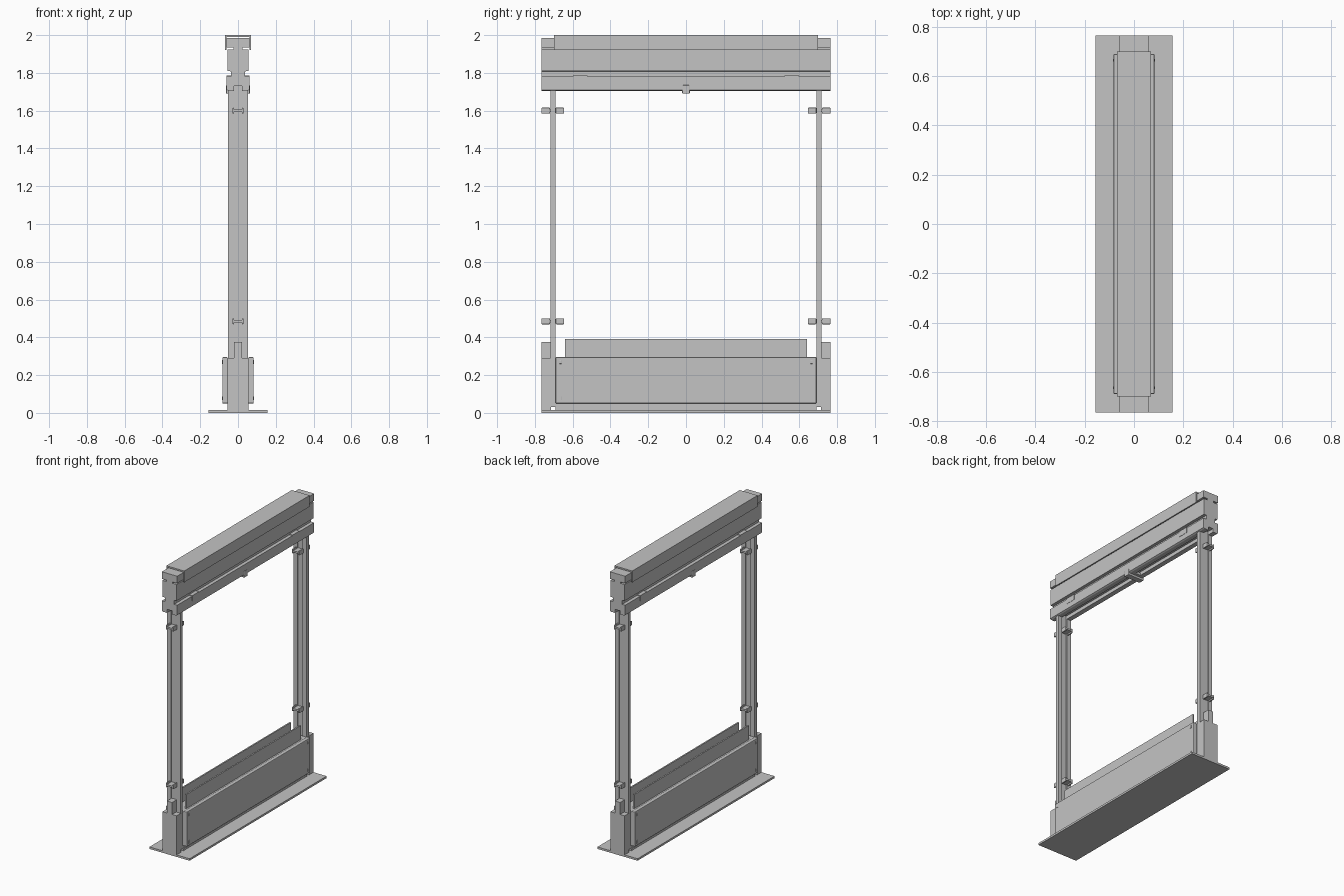
import bpy, bmesh, math
from mathutils import Vector

old = bpy.data.objects.get("Cube")
if old:
    bpy.data.objects.remove(old, do_unlink=True)

HALF = 0.765   # half length of the frame


def make_material(name, value):
    mat = bpy.data.materials.new(name)
    mat.use_nodes = True
    colour = (value, value, value, 1)
    mat.diffuse_color = colour
    mat.node_tree.nodes["Principled BSDF"].inputs["Base Color"].default_value = colour
    return mat


grey = make_material("plain grey", 0.55)


def finish(name, bm):
    bmesh.ops.recalc_face_normals(bm, faces=bm.faces)
    mesh = bpy.data.meshes.new(name)
    bm.to_mesh(mesh)
    bm.free()
    mesh.materials.append(grey)
    obj = bpy.data.objects.new(name, mesh)
    bpy.context.collection.objects.link(obj)
    return obj


def box(name, x, y, z, bevel=0):
    """Box from (low, high) ranges."""
    bm = bmesh.new()
    bmesh.ops.create_cube(bm, size=1)
    for v in bm.verts:
        v.co = Vector([r[0] if c < 0 else r[1] for c, r in zip(v.co, (x, y, z))])
    obj = finish(name, bm)
    if bevel:
        mod = obj.modifiers.new("soft edges", "BEVEL")
        mod.width = bevel
        mod.segments = 2
    return obj


def extrude_y(name, half_profile, y0, y1):
    """Mirror a right-hand (x, z) outline and extrude it along y."""
    outline = half_profile + [(-x, z) for x, z in reversed(half_profile)]
    bm = bmesh.new()
    face = bm.faces.new([bm.verts.new((x, y0, z)) for x, z in outline])
    ext = bmesh.ops.extrude_face_region(bm, geom=[face])
    verts = [g for g in ext["geom"] if isinstance(g, bmesh.types.BMVert)]
    bmesh.ops.translate(bm, verts=verts, vec=(0, y1 - y0, 0))
    return finish(name, bm)


def span(s, a, b):
    return tuple(sorted((s * a, s * b)))


# Base plate and lower sill with an open channel along its top
box("base_plate", (-0.157, 0.157), (-HALF, HALF), (0, 0.014))
extrude_y("lower_sill", [(0.055, 0.014), (0.055, 0.028), (0.04, 0.03), (0.04, 0.048),
                         (0.055, 0.05), (0.055, 0.29), (0.02, 0.29)], -0.69, 0.69)

# Top beam: slotted body, neck, and lower rail with a groove underneath
extrude_y("top_beam", [(0.02, 1.73), (0.02, 1.705), (0.05, 1.705), (0.06, 1.71),
                       (0.06, 1.78), (0.036, 1.78), (0.036, 1.808), (0.056, 1.81),
                       (0.056, 1.925), (0.025, 1.925), (0.025, 1.935), (0.06, 1.935),
                       (0.06, 1.985)], -HALF, HALF)

# Folded cover over the top beam
extrude_y("top_cover", [(0.062, 1.99), (0.062, 1.92), (0.07, 1.92), (0.07, 2.0)],
          -0.70, 0.70)

for s in (-1, 1):
    side = "left" if s > 0 else "right"
    # Side panel, its corner screws, and the channel wall above it
    box(side + "_panel", span(s, 0.055, 0.083), (-0.69, 0.69), (0.05, 0.295), 0.004)
    box(side + "_channel_wall", span(s, 0.034, 0.044), (-0.64, 0.64), (0.29, 0.39))
    box(side + "_panel_foot", span(s, 0.04, 0.05), (-0.69, 0.69), (0.014, 0.05))
    for y in (-0.665, 0.665):
        for z in (0.077, 0.27):
            box(side + "_panel_screw", span(s, 0.082, 0.085),
                (y - 0.006, y + 0.006), (z - 0.01, z + 0.01), 0.002)
    # Hanging tabs on the lower rail
    for y in (-0.56, 0.56):
        box(side + "_rail_tab", span(s, 0.03, 0.062),
            (y - 0.038, y + 0.038), (1.745, 1.785))

    # End parts, front and back
    end = "back" if s > 0 else "front"
    box(end + "_end_block", (-0.055, 0.055), span(s, 0.715, HALF), (0.014, 0.29))
    box(end + "_end_tongue", (-0.02, 0.02), span(s, 0.70, HALF), (0.29, 0.375))
    box(end + "_post_web", (-0.022, 0.022), span(s, 0.70, 0.712), (0.03, 1.735))
    for t in (-1, 1):
        box(end + "_post_flange", span(t, 0.02, 0.052), span(s, 0.692, 0.718),
            (0.03, 1.71))
    # Clips through the post
    for z in (0.485, 1.6):
        box(end + "_clip_bar", (-0.022, 0.022), span(s, 0.645, HALF),
            (z - 0.006, z + 0.006))
        for t in (-1, 1):
            for a, b in ((0.645, 0.69), (0.72, HALF)):
                box(end + "_clip_cheek", span(t, 0.02, 0.03), span(s, a, b),
                    (z - 0.016, z + 0.016), 0.004)

# Central catch below the top rail
box("catch_plate", (-0.045, 0.045), (-0.04, 0.04), (1.705, 1.725), 0.004)
box("catch_stem", (-0.063, 0.063), (-0.02, 0.02), (1.69, 1.735), 0.004)
